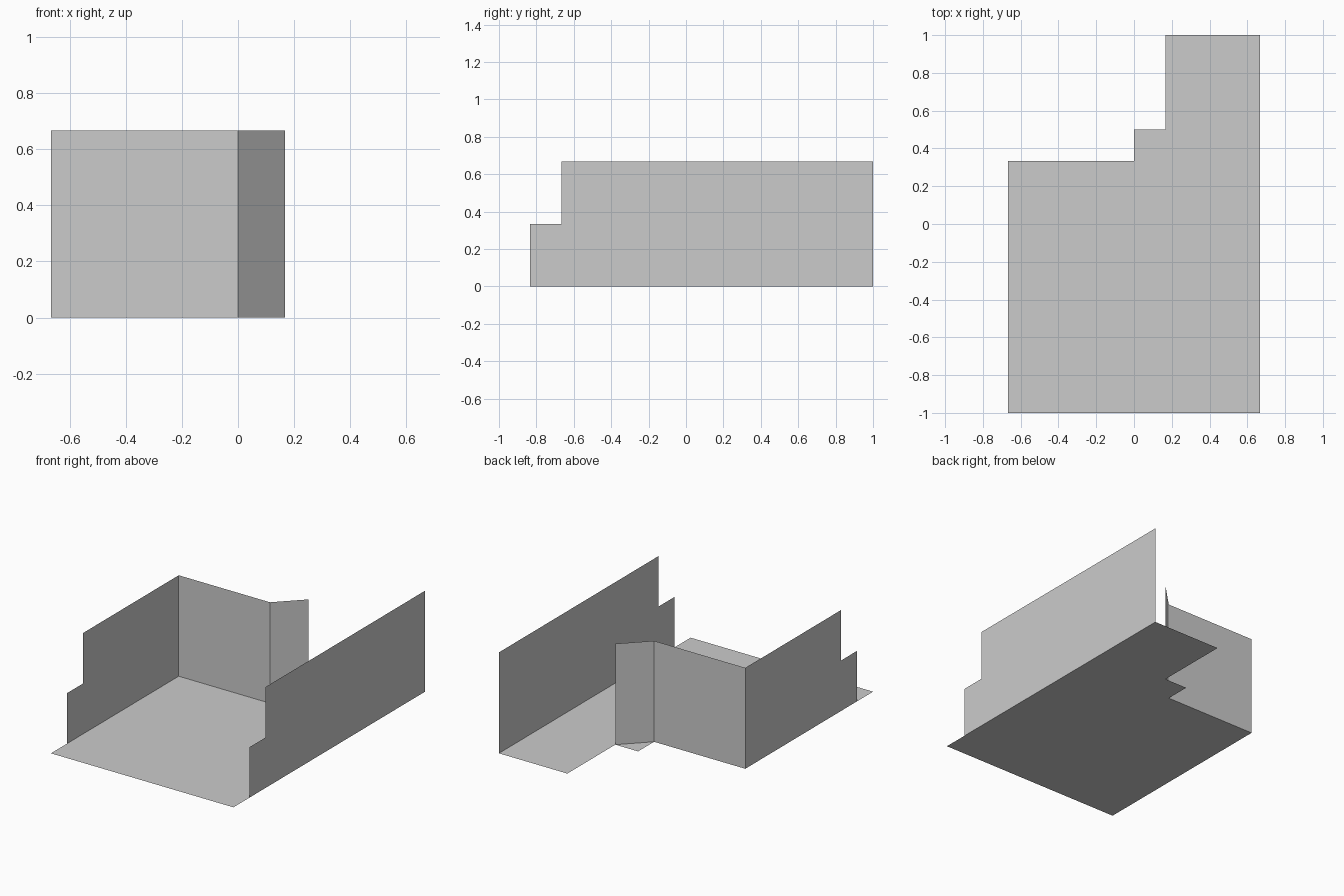
import bpy

if "Cube" in bpy.data.objects:
    bpy.data.objects.remove(bpy.data.objects["Cube"])

T = 1 / 3   # model is laid out on a grid of thirds and sixths
S = 1 / 6
HEIGHT = 2 * T


def flat_panel(name, points):
    """One flat, zero-thickness polygon."""
    mesh = bpy.data.meshes.new(name)
    mesh.from_pydata(points, [], [tuple(range(len(points)))])
    mesh.update()
    obj = bpy.data.objects.new(name, mesh)
    bpy.context.collection.objects.link(obj)
    return obj


def side_wall(name, x, y_end):
    """Side wall with a low step at its front end."""
    profile = [(-5 * S, 0), (y_end, 0), (y_end, HEIGHT),
               (-2 * T, HEIGHT), (-2 * T, T), (-5 * S, T)]
    return flat_panel(name, [(x, y, z) for y, z in profile])


def upright_wall(name, a, b):
    """Full-height wall between two plan points."""
    return flat_panel(name, [(*a, 0), (*b, 0), (*b, HEIGHT), (*a, HEIGHT)])


# Floor with stepped back-left corner
outline = [(-2 * T, -1), (2 * T, -1), (2 * T, 1), (S, 1),
           (S, 0.5), (0, 0.5), (0, T), (-2 * T, T)]
flat_panel("floor", [(x, y, 0) for x, y in outline])

# Side walls
side_wall("left_wall", -2 * T, T)
side_wall("right_wall", 2 * T, 1)

# Back wall and its angled end
upright_wall("back_wall", (-2 * T, T), (0, T))
upright_wall("angled_wall", (0, T), (S, 0.5))
